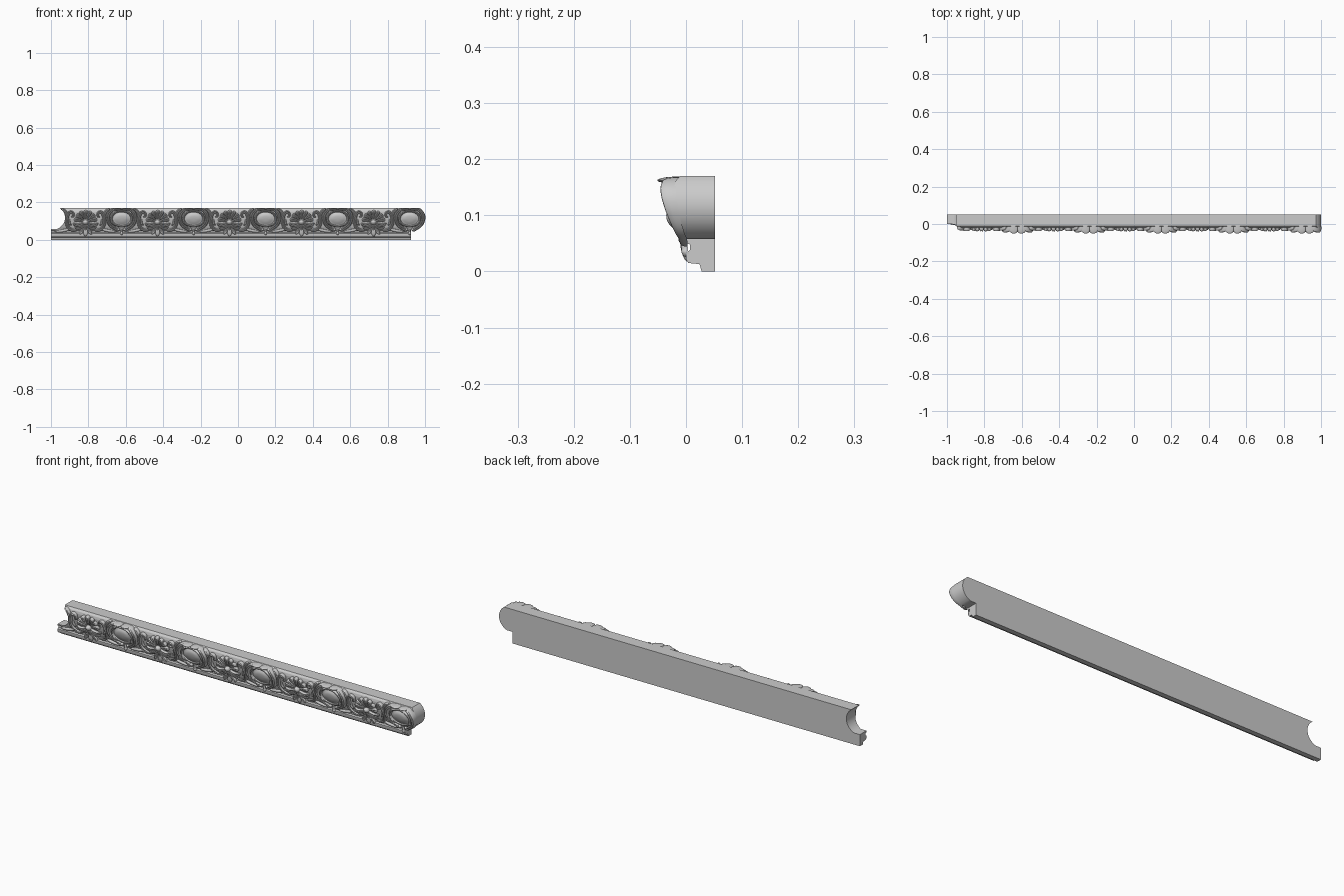
import bpy, bmesh, math
from mathutils import Vector

if "Cube" in bpy.data.objects:
    bpy.data.objects.remove(bpy.data.objects["Cube"])

PERIOD = 0.385
SHELL_X = -0.815
CART_X = -0.6225
SHIFT = 1.925      # the left end is the right end moved by this much

# Front face of the strip as (z, y), and a smoother version the carving lies on
FRONT = [(0, .028), (.013, .024), (.015, .004), (.022, 0), (.034, 0), (.038, .007),
         (.048, .007), (.051, 0), (.058, -.001), (.066, -.005), (.085, -.011),
         (.11, -.017), (.13, -.02), (.15, -.021), (.162, -.018), (.17, -.01)]
BED = [(0, .006), (.02, .002), (.058, -.001)] + FRONT[9:]


def interp(table, z):
    z = min(max(z, 0), .17)
    for (a, p), (b, q) in zip(table, table[1:]):
        if z <= b:
            return p + (q - p) * (z - a) / (b - a)
    return table[-1][1]


def end_x(z):
    return .93 + .07 * math.sqrt(max(0, 1 - ((z - .118) / .065) ** 2))


def finish(bm, name):
    me = bpy.data.meshes.new(name)
    bm.to_mesh(me)
    bm.free()
    me.shade_smooth()
    me.set_sharp_from_angle(angle=math.radians(35))
    return me


def place(me, name, x):
    ob = bpy.data.objects.new(name, me)
    ob.location.x = x
    bpy.context.collection.objects.link(ob)


# Moulding strip: rows of four corners, stepped and rounded at both ends
bm = bmesh.new()
zs = sorted({z for z, _ in FRONT} | {.058 + i * .112 / 32 for i in range(33)})
rows = []
for z in zs:
    ends = [.925] if z < .058 else ([.925, end_x(z)] if z == .058 else [end_x(z)])
    for e in ends:
        y = interp(FRONT, z)
        rows.append([bm.verts.new(c) for c in ((e - SHIFT, y, z), (e, y, z),
                                               (e, .052, z), (e - SHIFT, .052, z))])
for a, b in zip(rows, rows[1:]):
    for i in range(4):
        j = (i + 1) % 4
        bm.faces.new((a[i], a[j], b[j], b[i]))
bm.faces.new(rows[0][::-1])
bm.faces.new(rows[-1])
place(finish(bm, "moulding_strip"), "moulding_strip", 0)


# Carving helpers: everything is draped over the bed surface
def drape(bm, u, z, h):
    z = min(max(z, .009), .169)
    k = .3 + .7 * z / .145
    return bm.verts.new((u, interp(BED, z) + .003 - h * k, z))


def spline(pts, n):
    p = [Vector(q) for q in pts]
    p = [2 * p[0] - p[1]] + p + [2 * p[-1] - p[-2]]
    out = []
    for i in range(1, len(p) - 2):
        a, b, c, d = p[i - 1:i + 3]
        for s in range(n):
            t = s / n
            out.append(.5 * (2 * b + (c - a) * t + (2 * a - 5 * b + 4 * c - d) * t * t
                             + (3 * b - a - 3 * c + d) * t ** 3))
    return out + [p[-2]]


def stroke(bm, pts, h, groove=0.0):
    """Raised half-round band through (u, z, radius) points, mirrored in u."""
    path = spline(pts, 7)
    rmax = max(p.z for p in path)
    sides = 10
    for sign in ((1, -1) if any(p[0] for p in pts) else (1,)):
        prev = None
        for i, p in enumerate(path):
            t = i / (len(path) - 1)
            rnd = math.sqrt(max(.02, 1 - abs(2 * t - 1) ** 8))
            d = path[min(i + 1, len(path) - 1)] - path[max(i - 1, 0)]
            d = Vector((d.x, d.y)).normalized()
            r = max(p.z, .001) * rnd
            hh = h * rnd * (.5 + .5 * p.z / rmax)
            ring = []
            for k in range(sides + 1):
                a = math.pi * k / sides
                c = math.cos(a)
                lift = hh * math.sin(a) ** .7 * (1 - groove * max(0, 1 - 2.2 * abs(c)))
                ring.append(drape(bm, sign * (p.x - d.y * r * c), p.y + d.x * r * c, lift))
            if prev:
                for k in range(sides):
                    bm.faces.new((prev[k], prev[k + 1], ring[k + 1], ring[k]))
            prev = ring


def boss(bm, u, z, ru, rz, prof, n=32):
    """Oval raised shape from (radius fraction, height) steps, mirrored in u."""
    for sign in ((1, -1) if u else (1,)):
        prev = [drape(bm, sign * u, z, prof[0][1])] * n
        for t, h in prof[1:]:
            ring = [drape(bm, sign * u + ru * t * math.cos(2 * math.pi * k / n),
                          z + rz * t * math.sin(2 * math.pi * k / n), h) for k in range(n)]
            for k in range(n):
                j = (k + 1) % n
                f = [prev[k], prev[j], ring[j], ring[k]]
                bm.faces.new(f[1:] if prev[0] is prev[1] else f)
            prev = ring


def carved(bm, name):
    bm.normal_update()
    for f in bm.faces:
        if f.normal.y > 0:
            f.normal_flip()
    return finish(bm, name)


DOME = [(0, 1), (.35, .94), (.65, .76), (.85, .5), (1, 0)]


def dome(h):
    return [(t, v * h) for t, v in DOME]


# Cartouche: oval boss inside two C-scrolls, small drop below
bm = bmesh.new()
boss(bm, 0, .113, .062, .046, [(0, .021), (.3, .0205), (.55, .018), (.72, .012),
                               (.78, .012), (.83, .022), (.9, .024), (.96, .02), (1, 0)], 40)
stroke(bm, [(.014, .158, .005), (.045, .160, .008), (.068, .140, .011), (.073, .112, .011),
            (.062, .082, .010), (.040, .063, .009), (.020, .052, .008), (.009, .060, .005)],
       .032, .25)
stroke(bm, [(-.001, .162, .004), (.02, .163, .006), (.045, .163, .004)], .034)
stroke(bm, [(.03, .072, .003), (.048, .09, .006), (.054, .112, .003)], .033)
boss(bm, .017, .055, .009, .008, dome(.028), 16)
stroke(bm, [(0, .056, .005), (0, .042, .006), (0, .034, .008), (0, .025, .004)], .026)
cart = carved(bm, "cartouche")

# Shell: fan of lobes, side leaves and a three-lobed pendant
bm = bmesh.new()
for deg in (0, 27, 54, 81):
    s, c = math.sin(math.radians(deg)), math.cos(math.radians(deg))
    stroke(bm, [(s * r, .1 + c * r * .95, w) for r, w in
                ((.012, .003), (.032, .007), (.048, .011), (.062, .010))], .024, .2)
stroke(bm, [(.006, .092, .006), (.028, .080, .010), (.050, .078, .010), (.068, .090, .004)], .026, .3)
stroke(bm, [(.006, .080, .006), (.024, .066, .009), (.044, .062, .008), (.058, .068, .003)], .026, .3)
boss(bm, 0, .092, .017, .016, dome(.030), 20)
stroke(bm, [(0, .085, .006), (0, .062, .009), (0, .036, .012), (0, .016, .004)], .028, .2)
stroke(bm, [(.004, .062, .005), (.018, .050, .009), (.028, .036, .008), (.030, .026, .003)], .024, .2)
shell = carved(bm, "shell")

# Link scrolls: curled C-scroll, lower tail and upper leaf on both sides of a shell
bm = bmesh.new()
stroke(bm, [(.040, .052, .005), (.066, .050, .008), (.090, .064, .009), (.101, .092, .009),
            (.097, .125, .009), (.084, .147, .008), (.068, .144, .007), (.066, .126, .006),
            (.078, .122, .005)], .023, .25)
stroke(bm, [(.085, .058, .006), (.112, .050, .008), (.140, .046, .007), (.168, .044, .004)], .020)
stroke(bm, [(.100, .118, .006), (.104, .142, .009), (.116, .158, .007), (.132, .164, .003)], .020, .2)
stroke(bm, [(.076, .076, .003), (.086, .092, .006), (.086, .112, .003)], .016)
link = carved(bm, "link_scrolls")

for i in range(5):
    place(shell, f"shell_{i + 1}", SHELL_X + i * PERIOD)
    place(link, f"link_scrolls_{i + 1}", SHELL_X + i * PERIOD)
    place(cart, f"cartouche_{i + 1}", CART_X + i * PERIOD)
